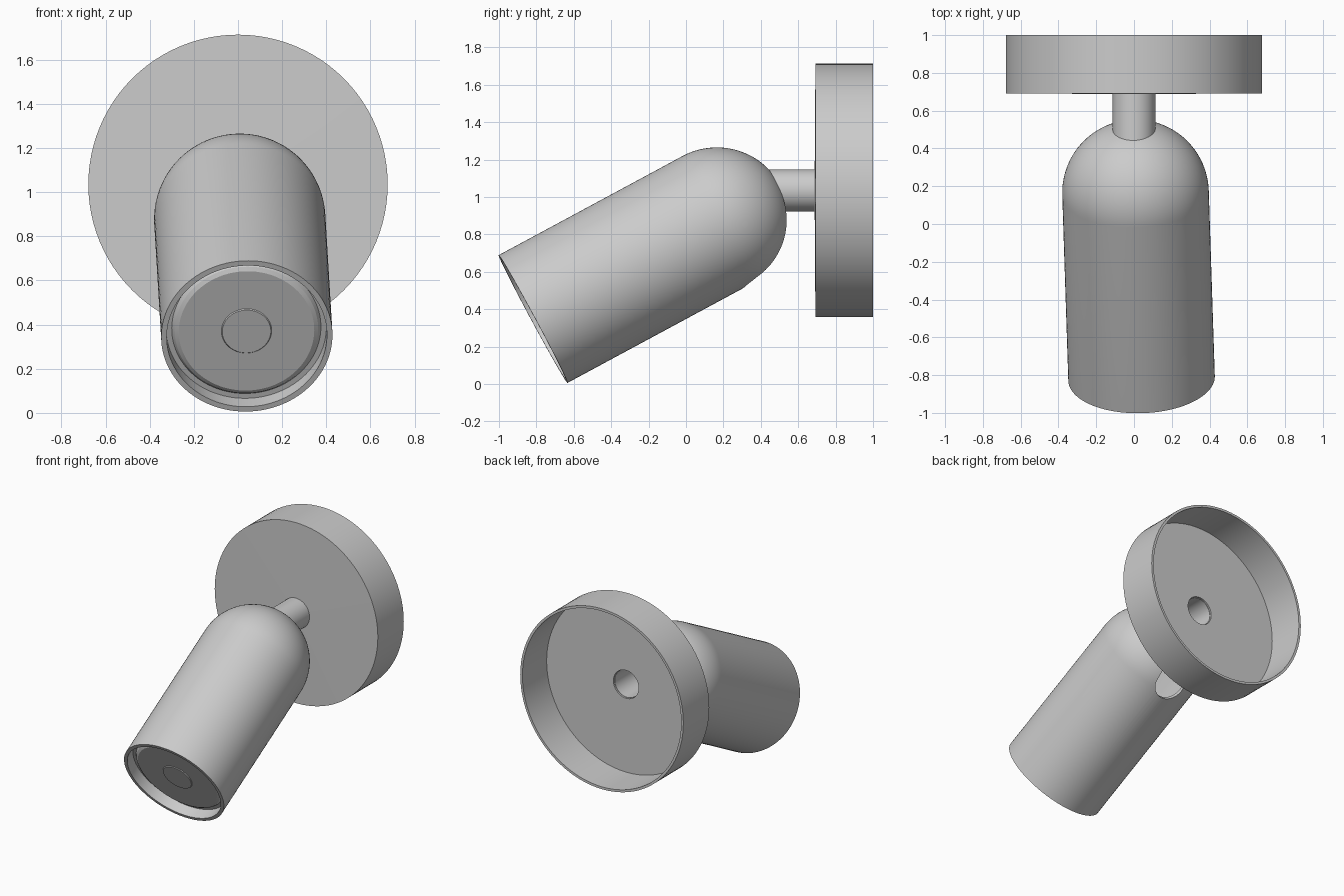
import bpy, bmesh, math
from mathutils import Vector, Matrix

cube = bpy.data.objects.get("Cube")
if cube:
    bpy.data.objects.remove(cube, do_unlink=True)

paint = bpy.data.materials.new("light_grey_paint")
paint.use_nodes = True
GREY = (0.6, 0.6, 0.6, 1)
paint.diffuse_color = GREY
paint.node_tree.nodes["Principled BSDF"].inputs["Base Color"].default_value = GREY


def finish(name, bm):
    bmesh.ops.recalc_face_normals(bm, faces=bm.faces)
    mesh = bpy.data.meshes.new(name)
    bm.to_mesh(mesh)
    bm.free()
    obj = bpy.data.objects.new(name, mesh)
    bpy.context.collection.objects.link(obj)
    mesh.materials.append(paint)
    return obj


def activate(obj):
    bpy.ops.object.select_all(action='DESELECT')
    obj.select_set(True)
    bpy.context.view_layer.objects.active = obj


def smooth(obj):
    activate(obj)
    bpy.ops.object.shade_smooth_by_angle(angle=math.radians(25))


def lathe(name, profile, origin, direction, closed=False, steps=96):
    """Spin (radius, height) points round the axis through origin."""
    bm = bmesh.new()
    verts = [bm.verts.new((r, 0, h)) for r, h in profile]
    pairs = list(zip(verts, verts[1:]))
    if closed:
        pairs.append((verts[-1], verts[0]))
    edges = [bm.edges.new(p) for p in pairs]
    bmesh.ops.spin(bm, geom=verts + edges, cent=(0, 0, 0), axis=(0, 0, 1),
                   angle=math.tau, steps=steps, use_duplicate=False)
    bmesh.ops.remove_doubles(bm, verts=bm.verts, dist=0.0002)
    turn = Vector(direction).to_track_quat('Z', 'Y').to_matrix().to_4x4()
    bm.transform(Matrix.Translation(origin) @ turn)
    return finish(name, bm)


def cut(obj, cutter):
    activate(obj)
    mod = obj.modifiers.new("cut", 'BOOLEAN')
    mod.operation = 'DIFFERENCE'
    mod.solver = 'EXACT'
    mod.object = cutter
    bpy.ops.object.modifier_apply(modifier=mod.name)
    bpy.data.objects.remove(cutter, do_unlink=True)


BACK = Vector((0, 1, 0))
MOUNT = Vector((0, 0, 1.035))
MOUTH = Vector((0.04, -0.8175, 0.3475))
DOME = Vector((0.008, 0.165, 0.877))
AXIS = DOME - MOUTH
LENGTH, R, INNER = AXIS.length, 0.388, 0.363

# Wall canopy: shallow round cup, open at the back
canopy = lathe("wall_canopy", [(0.105, 0.688), (0.678, 0.692), (0.678, 1.0),
                               (0.66, 1.0), (0.66, 0.712), (0.105, 0.712)],
               MOUNT, BACK, closed=True)
smooth(canopy)

# Hollow arm joining canopy and head
arm = lathe("arm_tube", [(0.113, 0.43), (0.113, 0.7), (0.102, 0.7), (0.102, 0.43)],
            MOUNT, BACK, closed=True, steps=48)
smooth(arm)


# Lamp head: shell with a hemispherical end
def dome_arc(radius, count=24):
    return [(radius * math.cos(a), LENGTH + radius * math.sin(a))
            for a in (math.pi / 2 * i / count for i in range(count + 1))]


outer = [(R, 0)] + dome_arc(R)
inner = [(INNER, 0)] + dome_arc(INNER)
head = lathe("lamp_head", outer + inner[::-1], MOUTH, AXIS, closed=True)

# Swivel slot running from the arm down to the underside of the dome
low, high = math.radians(-52), math.radians(24)
rod = [(0, 0.15), (0.115, 0.15), (0.115, 0.6), (0, 0.6)]
pivot = Vector((0, DOME.y, DOME.z))
cut(head, lathe("slot_low_cutter", rod, pivot,
                (0, math.cos(low), math.sin(low)), steps=48))
cut(head, lathe("slot_high_cutter", rod, Vector((0, DOME.y, MOUNT.z)), BACK, steps=48))

bm = bmesh.new()
fan = [pivot]
for i in range(9):
    a = low + (high - low) * i / 8
    fan.append(pivot + 0.6 * Vector((0, math.cos(a), math.sin(a))))
face = bm.faces.new([bm.verts.new(p - Vector((0.114, 0, 0))) for p in fan])
side = bmesh.ops.extrude_face_region(bm, geom=[face])
bmesh.ops.translate(bm, vec=(0.228, 0, 0),
                    verts=[v for v in side["geom"] if isinstance(v, bmesh.types.BMVert)])
cut(head, finish("slot_middle_cutter", bm))
smooth(head)

# Recessed lamp with a chamfered edge and a small centre button
lamp = lathe("lamp_insert", [(0, 0.045), (0.11, 0.045), (0.114, 0.05), (0.307, 0.05),
                             (0.325, 0.06), (0.338, 0.08), (0.364, 0.08),
                             (0.364, 0.14), (0, 0.14)], MOUTH, AXIS)
smooth(lamp)
